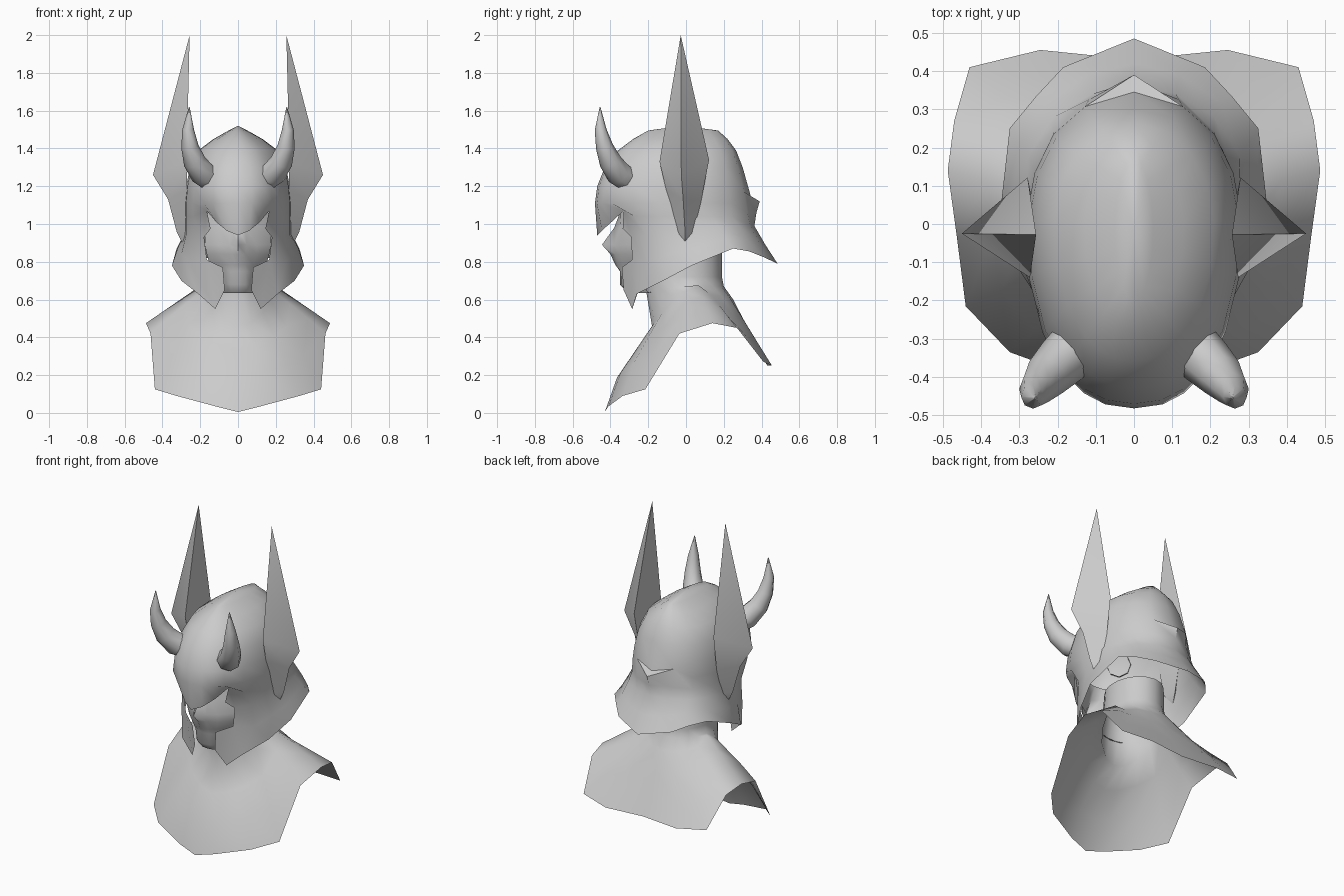
import bpy, bmesh, math
from mathutils import Vector

steel = bpy.data.materials.new("steel_grey")
steel.diffuse_color = (0.6, 0.6, 0.6, 1)


def build(name, faces, mirror=True, smooth=50):
    """Make an object from faces given as point lists; mirror welds the x = 0 seam."""
    bm = bmesh.new()
    for f in faces:
        for s in ((1, -1) if mirror else (1,)):
            pts = [Vector((p[0] * s, p[1], p[2])) for p in f]
            bm.faces.new([bm.verts.new(p) for p in (pts if s == 1 else pts[::-1])])
    bmesh.ops.remove_doubles(bm, verts=bm.verts, dist=0.0005)
    bmesh.ops.dissolve_degenerate(bm, edges=bm.edges, dist=0.0005)
    bmesh.ops.recalc_face_normals(bm, faces=bm.faces)
    me = bpy.data.meshes.new(name)
    bm.to_mesh(me)
    bm.free()
    me.materials.append(steel)
    ob = bpy.data.objects.new(name, me)
    bpy.context.collection.objects.link(ob)
    if smooth:
        bpy.ops.object.select_all(action='DESELECT')
        ob.select_set(True)
        bpy.context.view_layer.objects.active = ob
        bpy.ops.object.shade_smooth_by_angle(angle=math.radians(smooth))
    return ob


def loft(rows, closed=False):
    """Quads between neighbouring rows of points."""
    out = []
    for a, b in zip(rows, rows[1:]):
        n = len(a)
        for i in range(n if closed else n - 1):
            j = (i + 1) % n
            out.append([a[i], a[j], b[j], b[i]])
    return out


def ring(z, w, front, back, angles, mid=-0.02, power=1.0):
    """Half oval from the front centre round to the back centre; power < 1 is fuller."""
    pts = []
    for a in angles:
        c = math.cos(math.radians(a))
        y = mid + (front - mid) * c if c > 0 else mid - (back - mid) * c
        x = w * max(0, math.sin(math.radians(a))) ** power
        pts.append((0 if a in (0, 180) else x, y, z))
    return pts


# Helmet: oval dome, pointed brow, flared skirt, cheek guards
ANG = (0, 12, 24, 36, 55, 75, 95, 115, 135, 158, 180)
dome = [ring(z, w, f, b, ANG, power=p) for z, w, f, b, p in (
    (1.52, 0.0, -0.02, -0.02, 1), (1.495, 0.05, -0.20, 0.17, 1), (1.45, 0.13, -0.28, 0.22, 1),
    (1.39, 0.21, -0.36, 0.265, 0.95), (1.30, 0.255, -0.43, 0.30, 0.88),
    (1.20, 0.275, -0.47, 0.325, 0.85), (1.11, 0.283, -0.482, 0.34, 0.85))]
# small pointed ledge at the back
dome[5][9:] = [(0.128, 0.307, 1.17), (0, 0.345, 1.14)]
dome[6][9:] = [(0.128, 0.307, 1.17), (0, 0.39, 1.12)]
brow = [(0, -0.47, 0.94), (0.06, -0.445, 0.965), (0.115, -0.395, 1.01), (0.165, -0.33, 1.07)]
brow += ring(1.04, 0.283, -0.46, 0.35, ANG, power=0.87)[4:]
brow[9:] = [(0.118, 0.325, 1.06), (0, 0.373, 1.06)]
waist = [(0.18, -0.29, 0.93), (0.24, -0.21, 0.94), (0.275, -0.10, 0.94), (0.285, 0.03, 0.95),
         (0.275, 0.18, 0.98), (0.21, 0.28, 0.99), (0.11, 0.34, 0.99), (0, 0.362, 0.99)]
skirt = [(0.165, -0.285, 0.81), (0.255, -0.20, 0.80), (0.30, -0.09, 0.84), (0.32, 0.03, 0.87),
         (0.30, 0.21, 0.92), (0.225, 0.32, 0.92), (0.12, 0.39, 0.90), (0, 0.42, 0.89)]
rim = [(0.12, -0.285, 0.55), (0.21, -0.26, 0.63), (0.30, -0.12, 0.70), (0.35, 0.03, 0.78),
       (0.325, 0.25, 0.87), (0.255, 0.335, 0.855), (0.185, 0.41, 0.825), (0, 0.485, 0.79)]
shell = loft(dome + [brow]) + loft([brow[3:], waist, skirt, rim])
shell.append([brow[3], waist[0], (0.145, -0.335, 0.975)])
shell.append([skirt[0], (0.08, -0.34, 0.77), (0.07, -0.33, 0.65), rim[0]])
build("helmet", shell)

# Face mask: forehead, nose, lips, chin and underside
FACE = ((1.06, (0, -0.35), (0.05, -0.345), (0.10, -0.32), (0.16, -0.26)),
        (0.98, (0, -0.38), (0.04, -0.35), (0.10, -0.33), (0.175, -0.27)),
        (0.89, (0, -0.445), (0.045, -0.38), (0.10, -0.35), (0.175, -0.275)),
        (0.84, (0, -0.40), (0.04, -0.375), (0.10, -0.345), (0.165, -0.27)),
        (0.785, (0, -0.375), (0.04, -0.362), (0.08, -0.335), (0.15, -0.25)),
        (0.75, (0, -0.35), (0.04, -0.345), (0.07, -0.325), (0.14, -0.23)),
        (0.68, (0, -0.35), (0.04, -0.343), (0.065, -0.32), (0.13, -0.22)),
        (0.635, (0, -0.31), (0.035, -0.305), (0.06, -0.28), (0.11, -0.20)),
        (0.64, (0, -0.20), (0.03, -0.20), (0.06, -0.19), (0.10, -0.18)))
build("face", loft([[(x, y, r[0]) for x, y in r[1:]] for r in FACE]))

# Neck and shoulders: neck tube sloping out to a ragged hem
edge = [(0, -0.43, 0.005), (0.12, -0.41, 0.035), (0.325, -0.335, 0.09), (0.44, -0.215, 0.125),
        (0.463, -0.035, 0.42), (0.487, 0.14, 0.475), (0.47, 0.27, 0.45), (0.43, 0.41, 0.27),
        (0.245, 0.455, 0.25), (0, 0.43, 0.25)]
NA = (0, 20, 42, 62, 80, 100, 118, 136, 158, 180)
base = [(x, y, 0.56 - 0.10 * math.cos(math.radians(a)) + 0.1 * math.sin(math.radians(a)) ** 2
         - 0.06 * (a > 110)) for (x, y, _), a in zip(ring(0, 0.20, -0.18, 0.25, NA, 0.03), NA)]
body = [ring(0.87, 0.155, -0.19, 0.19, NA, 0), ring(0.72, 0.16, -0.21, 0.19, NA, 0),
        ring(0.67, 0.17, -0.215, 0.20, NA, 0), base]
for s in (0.3, 0.65):
    row = []
    for p, q, a in zip(base, edge, NA):
        v = Vector(p).lerp(Vector(q), s)
        puff = 0.035 * max(0, math.cos(math.radians(a)))
        row.append((v.x, v.y - puff * s, v.z + puff * s))
    body.append(row)
build("neck_and_shoulders", loft(body + [edge]), smooth=60)

# Tall side blades: front edge, outer ridge and back edge from tip to foot
FRONT = ((0.272, -0.14, 1.33), (0.27, -0.105, 1.18), (0.27, -0.05, 0.96))
RIDGE = ((0.45, -0.025, 1.26), (0.37, -0.015, 1.13), (0.325, -0.005, 0.96))
BACK = ((0.278, 0.122, 1.34), (0.27, 0.08, 1.12), (0.27, 0.045, 0.95))
TIP, FOOT = (0.256, -0.028, 2.0), (0.295, -0.005, 0.9)
for side, s in (("right", 1), ("left", -1)):
    rows = [[TIP] * 3] + [list(r) for r in zip(FRONT, RIDGE, BACK)] + [[FOOT] * 3]
    rows = [[(x * s, y, z) for x, y, z in r] for r in rows]
    build(side + "_blade", loft(rows, closed=True), mirror=False, smooth=40)

# Curved horns: tapering round sections swept along a path
PATH = [Vector(p) for p in ((0.145, -0.31, 1.24), (0.185, -0.355, 1.265), (0.23, -0.40, 1.33),
                            (0.255, -0.432, 1.41), (0.264, -0.452, 1.50), (0.258, -0.455, 1.62))]
RAD = (0.070, 0.070, 0.060, 0.046, 0.031, 0.002)
for side, s in (("right", 1), ("left", -1)):
    rows = []
    for i, (p, r) in enumerate(zip(PATH, RAD)):
        d = (PATH[min(i + 1, 5)] - PATH[max(i - 1, 0)]).normalized()
        u = d.cross(Vector((1, 1, 0))).normalized()
        v = d.cross(u)
        ringp = [p + r * (u * math.cos(k * math.pi / 4) + v * math.sin(k * math.pi / 4)) for k in range(8)]
        rows.append([(q.x * s, q.y, q.z) for q in ringp])
    build(side + "_horn", loft(rows, closed=True) + [rows[-1]], mirror=False)
